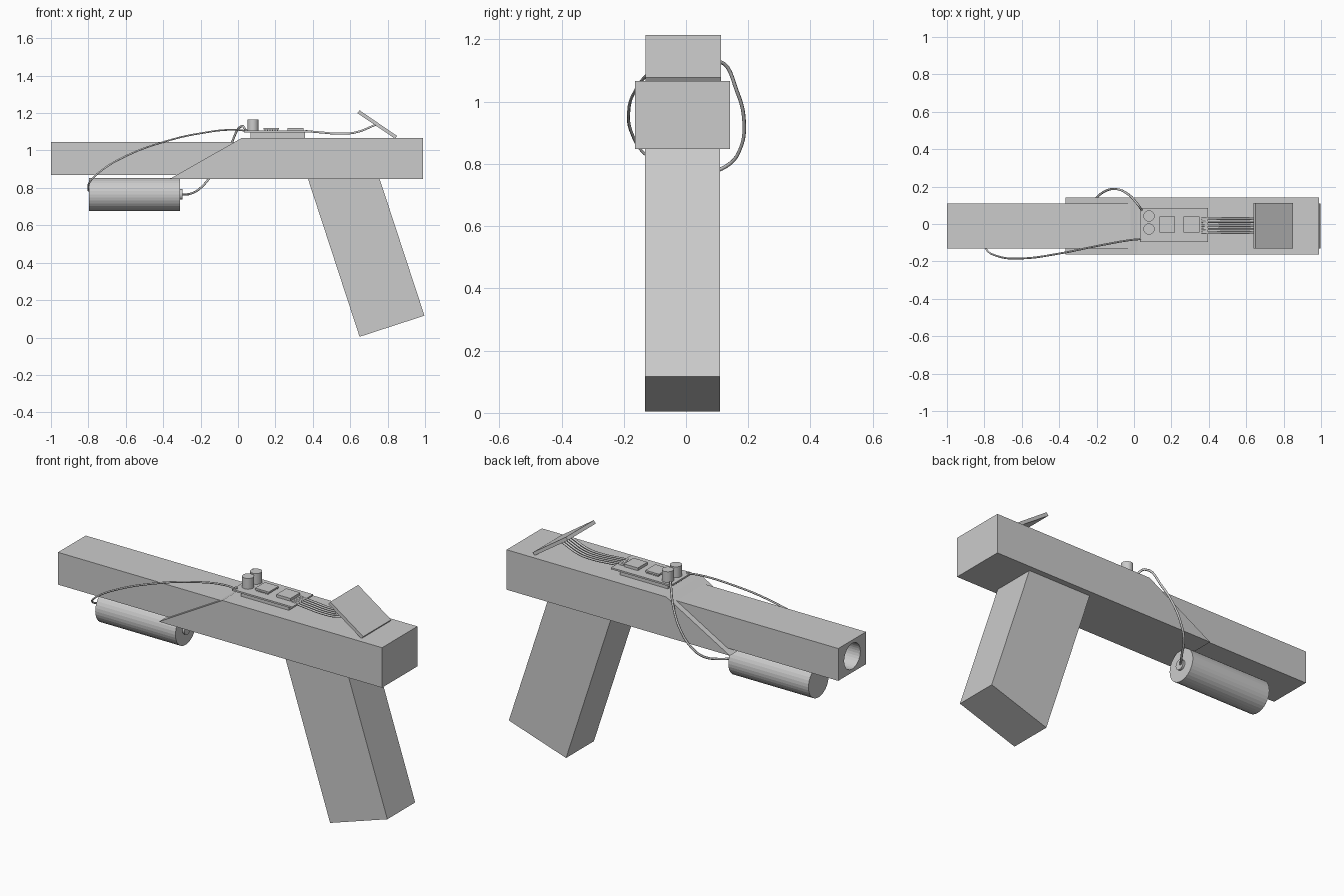
import bpy, bmesh, math
from mathutils import Matrix

if "Cube" in bpy.data.objects:
    bpy.data.objects.remove(bpy.data.objects["Cube"])


def finish(name, bm):
    bmesh.ops.recalc_face_normals(bm, faces=bm.faces)
    me = bpy.data.meshes.new(name)
    bm.to_mesh(me)
    bm.free()
    ob = bpy.data.objects.new(name, me)
    bpy.context.collection.objects.link(ob)
    return ob


def prism(name, profile, y0, y1):
    """Extrude an (x, z) profile from y0 to y1."""
    bm = bmesh.new()
    face = bm.faces.new([bm.verts.new((x, y0, z)) for x, z in profile])
    ext = bmesh.ops.extrude_face_region(bm, geom=[face])["geom"]
    bmesh.ops.translate(bm, vec=(0, y1 - y0, 0),
                        verts=[v for v in ext if isinstance(v, bmesh.types.BMVert)])
    return finish(name, bm)


def box(name, x0, x1, y0, y1, z0, z1):
    return prism(name, [(x0, z0), (x1, z0), (x1, z1), (x0, z1)], y0, y1)


def cylinder(name, center, radius, length, axis="Z", sides=32):
    bm = bmesh.new()
    rot = Matrix.Rotation(math.pi / 2, 4, "Y") if axis == "X" else Matrix()
    bmesh.ops.create_cone(bm, cap_ends=True, segments=sides, radius1=radius,
                          radius2=radius, depth=length,
                          matrix=Matrix.Translation(center) @ rot)
    return finish(name, bm)


def wire(name, points, radius):
    """Smooth round cable through the points."""
    cu = bpy.data.curves.new(name, "CURVE")
    cu.dimensions = "3D"
    cu.bevel_depth = radius
    cu.bevel_resolution = 1
    cu.resolution_u = 6
    cu.use_fill_caps = True
    sp = cu.splines.new("BEZIER")
    sp.bezier_points.add(len(points) - 1)
    for bp, p in zip(sp.bezier_points, points):
        bp.co = p
        bp.handle_left_type = bp.handle_right_type = "AUTO"
    ob = bpy.data.objects.new(name, cu)
    bpy.context.collection.objects.link(ob)
    return ob


MID = -0.011  # centre plane of the model in y

# Barrel with a round bore in its muzzle
barrel = box("barrel", -1.0, 0.0, -0.13, 0.11, 0.868, 1.045)
cutter = cylinder("bore_cutter", (-0.75, MID, 0.957), 0.07, 0.9, "X")
cutter.hide_render = True
mod = barrel.modifiers.new("bore", "BOOLEAN")
mod.operation = "DIFFERENCE"
mod.solver = "EXACT"
mod.object = cutter
bpy.context.view_layer.objects.active = barrel
bpy.ops.object.modifier_apply(modifier=mod.name)
bpy.data.objects.remove(cutter)

# Main body with sloped nose, and raked grip
prism("body", [(-0.365, 0.848), (0.988, 0.848), (0.988, 1.067), (0.02, 1.067)],
      -0.164, 0.142)
prism("grip", [(0.372, 0.855), (0.65, 0.004), (0.997, 0.117), (0.755, 0.855)],
      -0.131, 0.11)

# Canister under the barrel with a rear terminal
cylinder("canister", (-0.553, MID, 0.765), 0.088, 0.486, "X")
cylinder("canister_terminal", (-0.305, MID, 0.765), 0.028, 0.014, "X")

# Tilted display plate
prism("display", [(0.638, 1.2), (0.65, 1.215), (0.85, 1.078), (0.84, 1.063)],
      -0.13, 0.112)

# Circuit board on its mounting block
box("board_mount", 0.068, 0.358, -0.07, 0.06, 1.06, 1.097)
box("circuit_board", 0.032, 0.396, -0.096, 0.085, 1.097, 1.106)

# Chips: one raised on pins, one flat
box("raised_chip", 0.136, 0.219, -0.046, 0.039, 1.112, 1.121)
box("flat_chip", 0.265, 0.35, -0.046, 0.039, 1.106, 1.121)
for i in range(6):
    x = 0.141 + i * 0.0135
    for y in (-0.046, 0.034):
        box("chip_pin", x, x + 0.006, y, y + 0.005, 1.105, 1.113)

# Capacitors and wire terminals
for y in (-0.027, 0.043):
    cylinder("capacitor", (0.08, y, 1.135), 0.03, 0.06)
for y in (-0.08, 0.072):
    cylinder("wire_terminal", (0.043, y, 1.108), 0.008, 0.01, sides=12)

# Ribbon of parallel wires from board to display
for i in range(5):
    y = -0.046 + i * 0.019
    wire("ribbon_wire", [(0.36, y, 1.104), (0.45, y, 1.096), (0.54, y, 1.09),
                         (0.63, y, 1.097), (0.735, y, 1.137)], 0.006)

# Loose wires from the board to both ends of the canister
wire("front_wire", [(0.043, -0.08, 1.105), (-0.02, -0.086, 1.111),
                    (-0.2, -0.118, 1.092), (-0.4, -0.158, 1.045),
                    (-0.6, -0.184, 0.97), (-0.73, -0.172, 0.893),
                    (-0.793, -0.13, 0.83), (-0.8, -0.05, 0.785)], 0.005)
wire("rear_wire", [(0.043, 0.072, 1.107), (0.02, 0.105, 1.13),
                   (-0.04, 0.165, 1.03), (-0.1, 0.187, 0.93),
                   (-0.155, 0.175, 0.85), (-0.2, 0.14, 0.80),
                   (-0.25, 0.065, 0.77), (-0.305, MID, 0.763)], 0.006)
